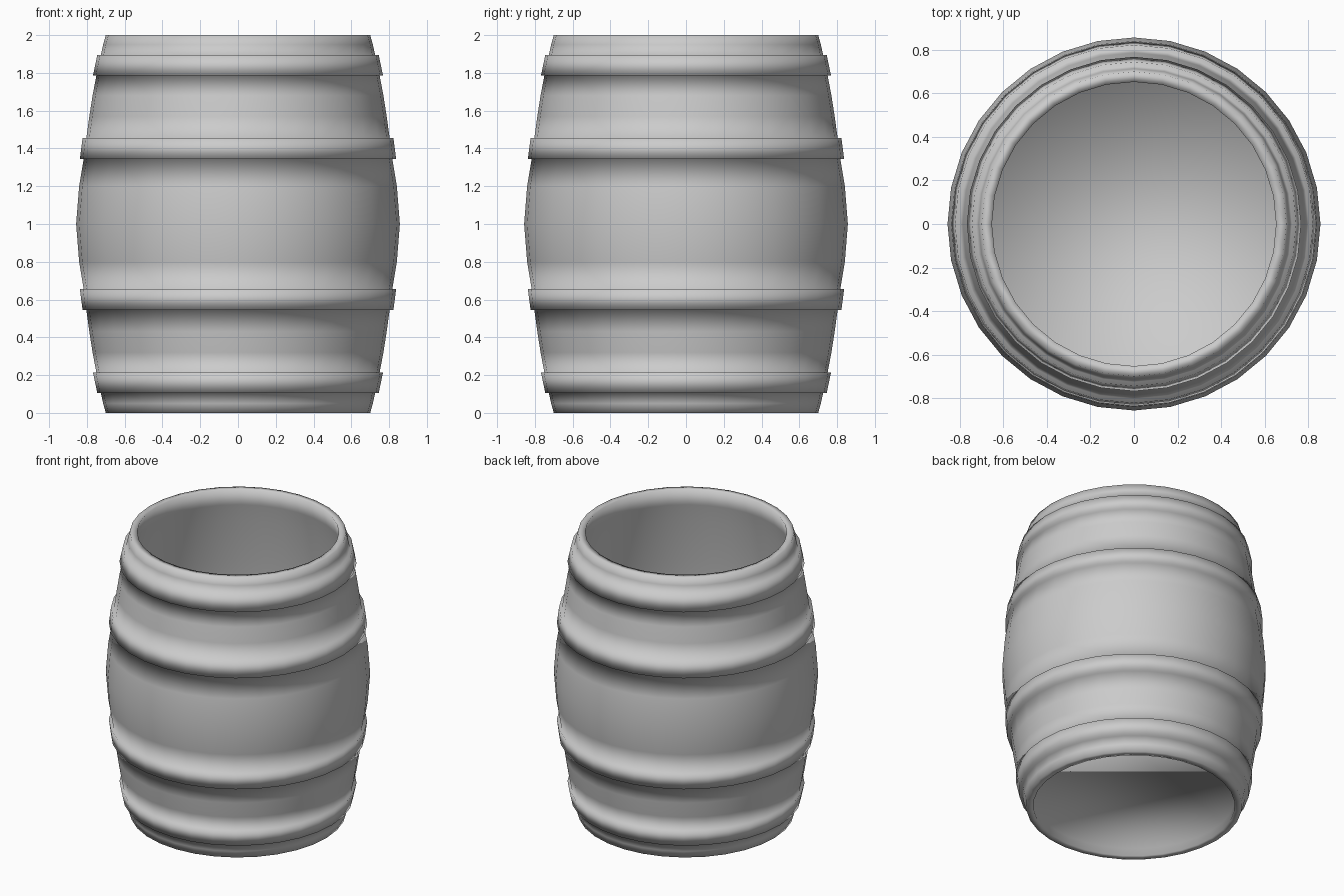
import bpy, bmesh
from math import cos, sin, pi

if "Cube" in bpy.data.objects:
    bpy.data.objects.remove(bpy.data.objects["Cube"])

SIDES = 32

# Lower half of the outer wall (radius, z): staves with two raised hoops
half = [(0.70, 0.0), (0.714, 0.05), (0.726, 0.105), (0.745, 0.105), (0.768, 0.215), (0.75, 0.215),
        (0.77, 0.32), (0.787, 0.43), (0.803, 0.545), (0.823, 0.545), (0.837, 0.655),
        (0.817, 0.655), (0.841, 0.80)]

# Upper hoops mirror the lower ones about mid-height
outer = half + [(0.857, 1.0)] + [(r, 2.0 - z) for r, z in reversed(half)]

# Inner wall runs down from the rim to the floor
inner = [(0.653, 2.0), (0.68, 1.88), (0.71, 1.75), (0.76, 1.45), (0.795, 1.2),
         (0.807, 1.0), (0.795, 0.8), (0.76, 0.55), (0.71, 0.25), (0.675, 0.11)]

# Underside: narrow lip around a recessed base
base = [(0.655, 0.056), (0.653, 0.0)]
profile = base + outer + inner

bm = bmesh.new()
rings = [[bm.verts.new((r * cos(2 * pi * i / SIDES), r * sin(2 * pi * i / SIDES), z))
          for i in range(SIDES)] for r, z in profile]
for a, b in zip(rings, rings[1:]):
    for i in range(SIDES):
        j = (i + 1) % SIDES
        bm.faces.new((a[i], a[j], b[j], b[i]))

# Base and inside floor discs
bm.faces.new(list(reversed(rings[0])))
bm.faces.new(rings[-1])
bmesh.ops.recalc_face_normals(bm, faces=bm.faces[:])
for f in bm.faces:
    f.smooth = True

mesh = bpy.data.meshes.new("barrel")
bm.to_mesh(mesh)
bm.free()
bpy.context.collection.objects.link(bpy.data.objects.new("barrel", mesh))
